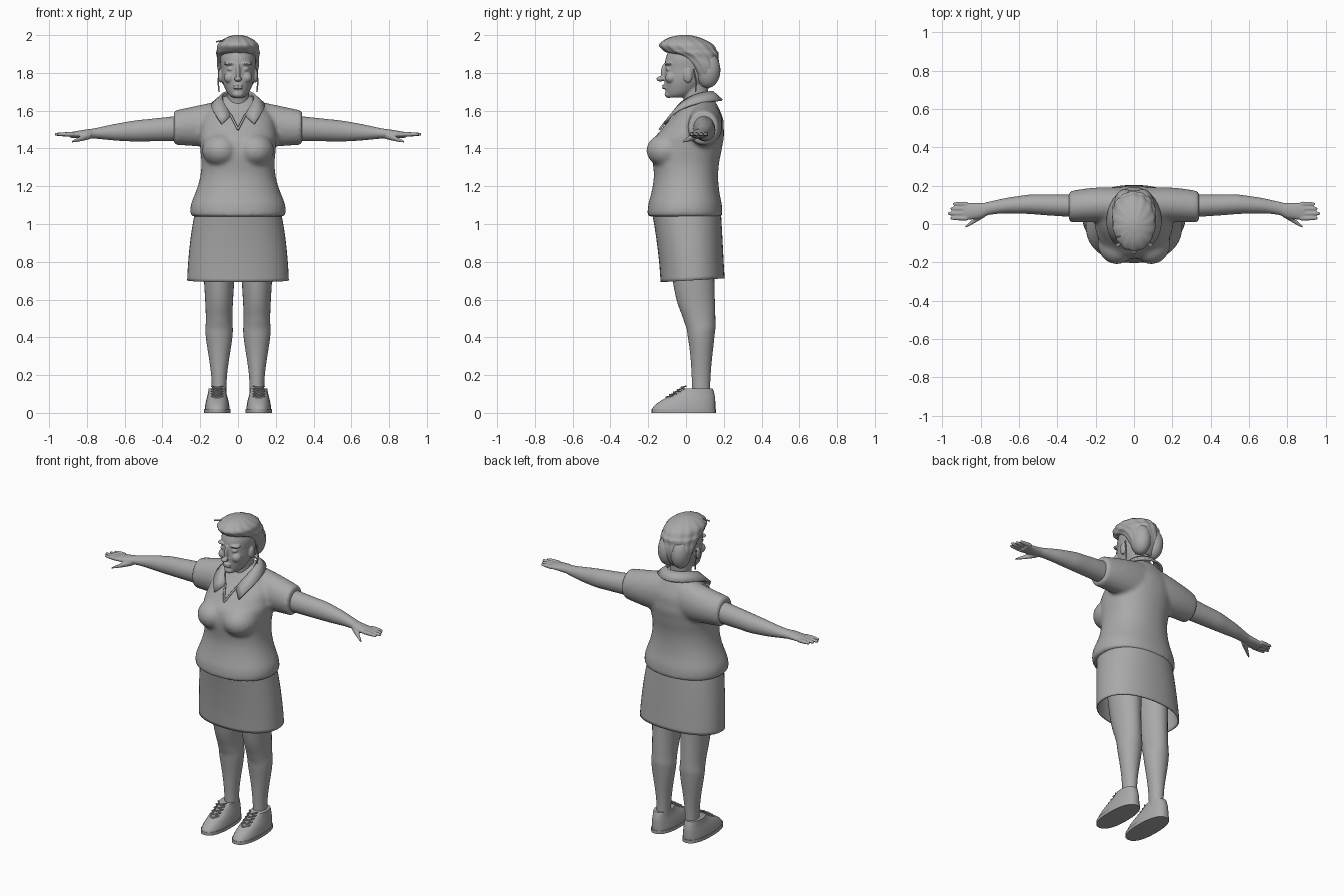
import bpy, bmesh, math
from mathutils import Matrix, Vector

cube = bpy.data.objects.get("Cube")
if cube:
    bpy.data.objects.remove(cube, do_unlink=True)

shade = (0.4, 0.4, 0.4, 1)
grey = bpy.data.materials.new("plain_grey")
grey.use_nodes = True
grey.diffuse_color = shade
grey.node_tree.nodes["Principled BSDF"].inputs["Base Color"].default_value = shade
sides = ((1, "left"), (-1, "right"))


def smooth_rows(rows, steps):
    """Interpolate smoothly between cross-sections."""
    rows = [Vector(row) for row in rows]
    result = []
    for i in range(len(rows) - 1):
        before, start = rows[max(i - 1, 0)], rows[i]
        end, after = rows[i + 1], rows[min(i + 2, len(rows) - 1)]
        for k in range(steps):
            t = k / steps
            leaving = start + (end - before) * (t / 2)
            arriving = end - (after - start) * ((1 - t) / 2)
            blend = t * t * (3 - 2 * t)
            result.append(leaving.lerp(arriving, blend))
    return result + [rows[-1]]


def signed_power(value, power):
    return math.copysign(abs(value) ** power, value)


def loft(bm, axis, rows, side=1, segments=32, power=1, caps=True, ripple=0):
    """Skin elliptical rings; a row is (position, centre, centre, radius, radius)."""
    rings = []
    for position, centre_u, centre_v, radius_u, radius_v in smooth_rows(rows, steps=6):
        ring = []
        for k in range(segments):
            angle = math.tau * k / segments
            wave = 1 + ripple * math.sin(angle * 14 + position * 25)
            u = centre_u + radius_u * wave * signed_power(math.cos(angle), power)
            v = centre_v + radius_v * wave * signed_power(math.sin(angle), power)
            x, y, z = (position, u, v) if axis == "x" else (u, v, position)
            ring.append(bm.verts.new((x * side, y, z)))
        rings.append(ring)
    for lower, upper in zip(rings, rings[1:]):
        for k in range(segments):
            bm.faces.new((lower[k - 1], lower[k], upper[k], upper[k - 1]))
    if caps:
        bm.faces.new(rings[0])
        bm.faces.new(rings[-1])


def upright(rows, x=0):
    """Turn (height, half width, front, back) into centred rings."""
    return [(z, x, (front + back) / 2, width, (back - front) / 2)
            for z, width, front, back in rows]


def blob(bm, location, size):
    placement = Matrix.Translation(location) @ Matrix.Diagonal((*size, 1))
    bmesh.ops.create_uvsphere(bm, u_segments=24, v_segments=16, radius=1, matrix=placement)


def finish(bm, name, voxel=0, soften=0, thickness=0):
    """Make the object, then optionally blend, soften or thicken it."""
    bmesh.ops.recalc_face_normals(bm, faces=bm.faces)
    mesh = bpy.data.meshes.new(name)
    bm.to_mesh(mesh)
    bm.free()
    mesh.materials.append(grey)
    part = bpy.data.objects.new(name, mesh)
    bpy.context.collection.objects.link(part)
    bpy.ops.object.select_all(action="DESELECT")
    part.select_set(True)
    bpy.context.view_layer.objects.active = part
    bpy.ops.object.shade_smooth_by_angle(angle=math.radians(60))
    if thickness:
        shell = part.modifiers.new("thickness", "SOLIDIFY")
        shell.thickness, shell.offset = thickness, 0
    if voxel:
        remesh = part.modifiers.new("blend", "REMESH")
        remesh.mode, remesh.voxel_size = "VOXEL", voxel
        remesh.use_smooth_shade = True
    if soften:
        smooth = part.modifiers.new("soften", "SMOOTH")
        smooth.factor, smooth.iterations = 0.5, soften


def tubes(name, paths, radius):
    curve = bpy.data.curves.new(name, "CURVE")
    curve.dimensions, curve.bevel_depth, curve.bevel_resolution = "3D", radius, 2
    curve.use_fill_caps = True
    for path in paths:
        spline = curve.splines.new("POLY")
        spline.points.add(len(path) - 1)
        for point, location in zip(spline.points, path):
            point.co = (*location, 1)
    curve.materials.append(grey)
    bpy.context.collection.objects.link(bpy.data.objects.new(name, curve))


# Shirt: torso, bust and short sleeves blended together
bm = bmesh.new()
loft(bm, "z", upright([(1.04, .24, -.2, .19), (1.1, .25, -.2, .19), (1.25, .2, -.17, .17),
                       (1.4, .2, -.18, .19), (1.5, .2, -.13, .2), (1.6, .16, -.04, .18),
                       (1.68, .07, .02, .13)]), segments=48, power=.9)
for side, label in sides:
    blob(bm, (side * .09, -.1, 1.39), (.1, .11, .09))
    loft(bm, "x", [(.06, .1, 1.53, .09, .13), (.2, .1, 1.52, .09, .11),
                   (.34, .09, 1.51, .08, .09)], side)
finish(bm, "shirt", voxel=.011, soften=6)

# Collar: a folded strip round the neck, dropping to a point on each side of the opening
bm = bmesh.new()
pairs = []
for k in range(-12, 13):
    turn = k / 14
    across, along = math.sin(math.pi * turn), math.cos(math.pi * turn)
    height = 1.7 - .2 * abs(turn) ** 3
    flare = .13 * across + .04 * turn * abs(turn)
    pairs.append((bm.verts.new((.085 * across, .03 + .11 * along, height)),
                  bm.verts.new((flare, .03 + .16 * along, height - .045))))
for (top, edge), (next_top, next_edge) in zip(pairs, pairs[1:]):
    bm.faces.new((top, edge, next_edge, next_top))
finish(bm, "collar", thickness=.012)
tubes("neckline", [[(side * .04, -.07, 1.58), (side * .02, -.11, 1.54), (0, -.14, 1.5)]
                   for side, label in sides], radius=.006)

# Skirt: open below, with the hem slightly higher at the back
bm = bmesh.new()
loft(bm, "z", upright([(1.08, .22, -.18, .18), (.9, .25, -.15, .19), (.7, .265, -.13, .2)]),
     segments=48, power=.9, caps=False)
for vert in bm.verts:
    if vert.co.z < .75:
        vert.co.z += .06 * vert.co.y
finish(bm, "skirt", thickness=.008)

for side, label in sides:
    # Leg: knee, calf and ankle
    bm = bmesh.new()
    leg = [(1, .03, .1, .12), (.7, .04, .08, .11), (.5, .07, .07, .085),
           (.4, .08, .07, .07), (.2, .08, .042, .05), (.06, .08, .042, .05)]
    loft(bm, "z", [(z, .1, y, width, depth) for z, y, width, depth in leg], side)
    finish(bm, label + "_leg")

    # Shoe upper, sole and crossed laces
    bm = bmesh.new()
    loft(bm, "z", upright([(.02, .066, -.18, .155), (.06, .06, -.14, .155), (.1, .05, -.06, .15),
                           (.13, .046, -.01, .14)], x=.11), side, power=.85)
    finish(bm, label + "_shoe")
    bm = bmesh.new()
    loft(bm, "z", upright([(z, .07, -.182, .158) for z in (0, .02)], x=.11), side, power=.85)
    finish(bm, label + "_sole")
    laces = []
    for k in range(5):
        y, z = .02 * k - .1, .013 * k + .075
        for cross in (.03, -.03):
            laces.append([(side * (.11 - cross), y + .01, z), (side * .11, y - .006, z + .008),
                          (side * (.11 + cross), y + .02, z + .014)])
    tubes(label + "_laces", laces, radius=.004)

    # Arm with palm, four fingers and thumb
    bm = bmesh.new()
    arm = [(.22, .09, .06, .07), (.45, .1, .055, .06), (.6, .1, .046, .05),
           (.74, .085, .035, .03), (.8, .07, .04, .024), (.89, .067, .045, .015)]
    loft(bm, "x", [(x, y, 1.525 - .06 * x, depth, height) for x, y, depth, height in arm], side)
    for finger in range(4):
        y, tip = .03 + .025 * finger, .97 - .012 * abs(finger - 1)
        profile = ((.87, .012), (tip - .02, .01), (tip, .004))
        loft(bm, "x", [(x, y, 1.475, radius, radius) for x, radius in profile], side, segments=12)
    thumb = ((0, .02), (.6, .013), (1, .005))
    loft(bm, "x", [(.78 + .1 * t, .055 - .07 * t, 1.47 - .035 * t, radius, radius)
                   for t, radius in thumb], side, segments=12)
    finish(bm, label + "_arm", voxel=.005, soften=2)

# Head, face and neck blended together
bm = bmesh.new()
loft(bm, "z", upright([(1.56, .07, 0, .14), (1.64, .06, -.01, .12), (1.74, .06, -.03, .12)]))
loft(bm, "z", upright([(1.67, .03, -.1, 0), (1.72, .07, -.11, .08), (1.82, .09, -.112, .14),
                       (1.9, .09, -.1, .14), (1.95, .07, -.07, .11)]))
nose_bridge = blob(bm, (0, -.113, 1.805), (.012, .02, .045))
blob(bm, (0, -.135, 1.768), (.019, .022, .014))
for lip in (1.72, 1.733):
    blob(bm, (0, -.112, lip), (.025, .015, .006))
blob(bm, (0, -.09, 1.687), (.03, .023, .02))
for side, label in sides:
    eye, brow, cheek, ear = side * .038, side * .04, side * .045, side * .092
    blob(bm, (eye, -.088, 1.82), (.02, .02, .012))
    blob(bm, (brow, -.09, 1.85), (.035, .024, .01))
    blob(bm, (cheek, -.08, 1.775), (.03, .03, .03))
    blob(bm, (ear, .01, 1.785), (.013, .024, .037))
finish(bm, "head", voxel=.0045, soften=2)

# Swept-back hair with a rolled bun parted in the middle
bm = bmesh.new()
loft(bm, "z", upright([(1.73, .06, .06, .13), (1.8, .1, .03, .17), (1.88, .11, -.04, .17),
                       (1.92, .112, -.12, .16), (1.97, .09, -.12, .11), (2, .02, -.03, .02)]),
     segments=96, ripple=.018)
for side, label in sides:
    blob(bm, (side * .045, .115, 1.815), (.056, .067, .095))
finish(bm, "hair")
strands = [[(side * .1, .04, 1.82), (side * .105, .055, 1.75), (side * .1, .05, 1.7)]
           for side, label in sides]
strands.append([(-.06, -.06, 1.975), (-.115, -.075, 1.965)])
tubes("loose_strands", strands, radius=.004)
